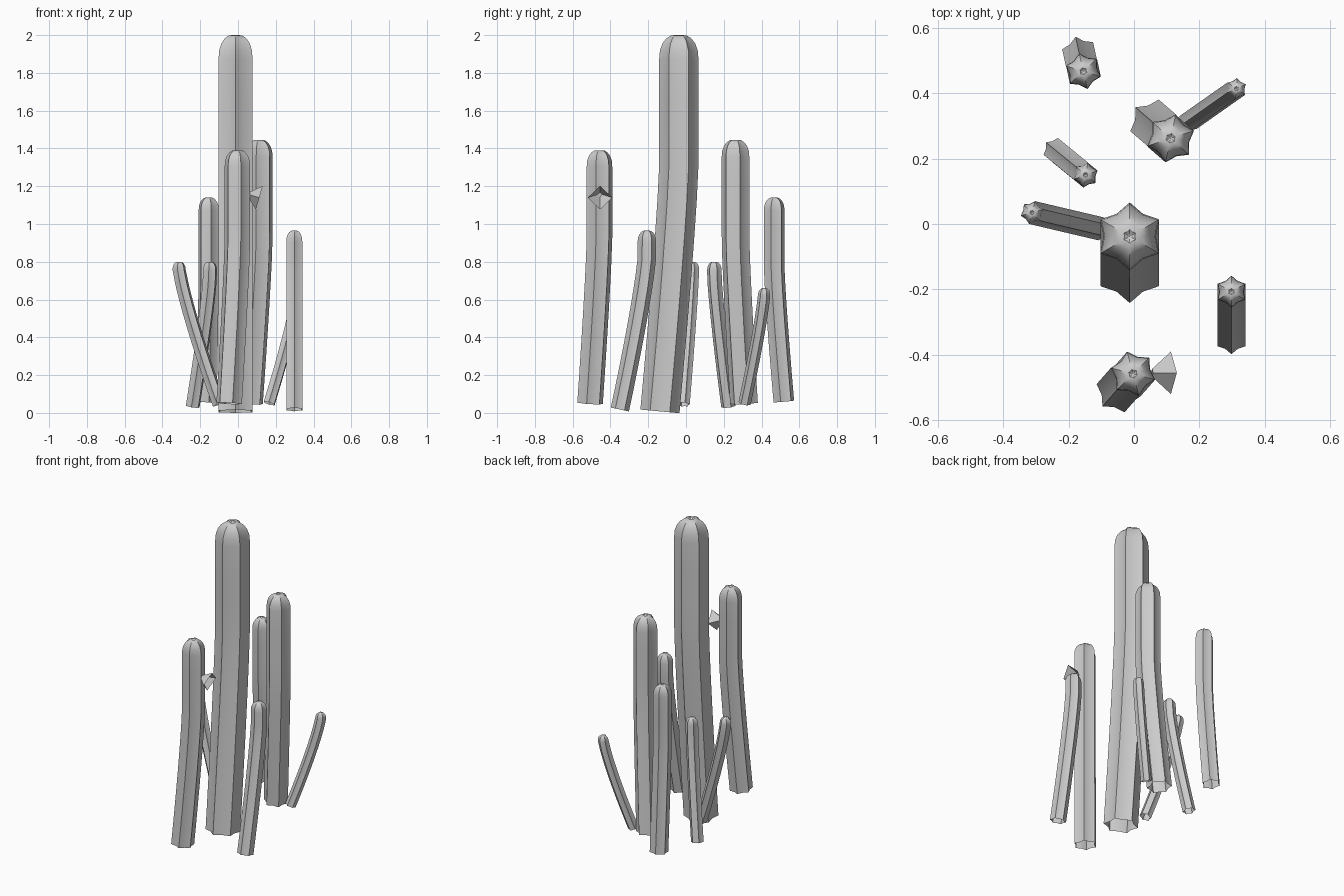
import bpy, bmesh, math
from mathutils import Vector, Matrix

old = bpy.data.objects.get("Cube")
if old:
    bpy.data.objects.remove(old, do_unlink=True)

grey = bpy.data.materials.new("plain grey")
grey.use_nodes = True
grey.diffuse_color = (0.6, 0.6, 0.6, 1)
grey.node_tree.nodes["Principled BSDF"].inputs["Base Color"].default_value = grey.diffuse_color

INNER = 0.77          # groove radius relative to rib radius
DOME = [(0, 1), (0.45, 0.96), (0.8, 0.83), (1.05, 0.64), (1.2, 0.4), (1.22, 0.2)]


def finish(name, bm, angle):
    mesh = bpy.data.meshes.new(name)
    bm.to_mesh(mesh)
    bm.free()
    obj = bpy.data.objects.new(name, mesh)
    bpy.context.collection.objects.link(obj)
    mesh.materials.append(grey)
    bpy.ops.object.select_all(action='DESELECT')
    obj.select_set(True)
    bpy.context.view_layer.objects.active = obj
    bpy.ops.object.shade_smooth_by_angle(angle=math.radians(angle))
    return obj


def stem(name, base, top, z0, z1, radius, turn, bend):
    """Six-ribbed stem that leans from its foot and straightens at height fraction bend."""
    base, top = Vector(base), Vector(top)
    shoulder = z1 - 1.22 * radius

    def centre(z):
        t = min((z - z0) / (z1 - z0) / bend, 1)
        p = base.lerp(top, 1 - (1 - t) ** 1.2)
        return Vector((p.x, p.y, z))

    levels = [(z0 + (shoulder - z0) * i / 10, 1) for i in range(10)]
    levels += [(shoulder + dz * radius, s) for dz, s in DOME]
    bm = bmesh.new()
    rings = []
    for z, scale in levels:
        c = centre(z)
        axis = centre(z + 0.02) - c
        rot = Vector((0, 0, 1)).rotation_difference(axis).to_matrix()
        ring = []
        for k in range(12):
            a = math.radians(turn + 30 * k)
            r = radius * scale * (INNER if k % 2 else 1)
            ring.append(bm.verts.new(c + rot @ Vector((r * math.cos(a), r * math.sin(a), 0))))
        rings.append(ring)
    for lo, hi in zip(rings, rings[1:]):
        for k in range(12):
            n = (k + 1) % 12
            bm.faces.new((lo[k], lo[n], hi[n], hi[k]))
    # slightly dimpled crown
    tip = bm.verts.new(centre(z1) - Vector((0, 0, 0.1 * radius)))
    for k in range(12):
        bm.faces.new((rings[-1][k], rings[-1][(k + 1) % 12], tip))
    return finish(name, bm, 40)


# name, foot xy, crown xy, bottom z, top z, radius, rib turn, bend
stem("main_stem", (-0.013, -0.138), (-0.013, -0.038), 0.008, 2.0, 0.104, 30, 0.65)
stem("front_stem", (-0.047, -0.508), (-0.003, -0.458), 0.05, 1.39, 0.07, 45, 0.65)
stem("back_left_tall_stem", (0.06, 0.307), (0.112, 0.262), 0.05, 1.445, 0.075, 18, 0.62)
stem("back_right_stem", (-0.166, 0.518), (-0.155, 0.467), 0.06, 1.14, 0.056, 43, 0.65)
stem("right_small_stem", (-0.24, 0.225), (-0.148, 0.15), 0.033, 0.8, 0.039, 20, 0.9)
stem("right_leaning_stem", (-0.1, -0.015), (-0.312, 0.035), 0.045, 0.8, 0.036, 15, 0.95)
stem("back_left_leaning_stem", (0.165, 0.31), (0.313, 0.414), 0.05, 0.66, 0.033, 25, 0.95)
stem("left_stem", (0.298, -0.35), (0.298, -0.207), 0.018, 0.965, 0.049, 30, 0.85)

# open four-sided flower on the front stem
bm = bmesh.new()
bmesh.ops.create_cone(bm, cap_ends=False, segments=4, radius1=0.012, radius2=0.065, depth=0.06)
direction = Vector((0.96, 0, -0.28))
spin = Vector((0, 0, 1)).rotation_difference(direction).to_matrix().to_4x4()
place = Matrix.Translation(Vector((0.084, -0.455, 1.148)))
bmesh.ops.transform(bm, matrix=place @ spin, verts=bm.verts)
finish("flower", bm, 20)
